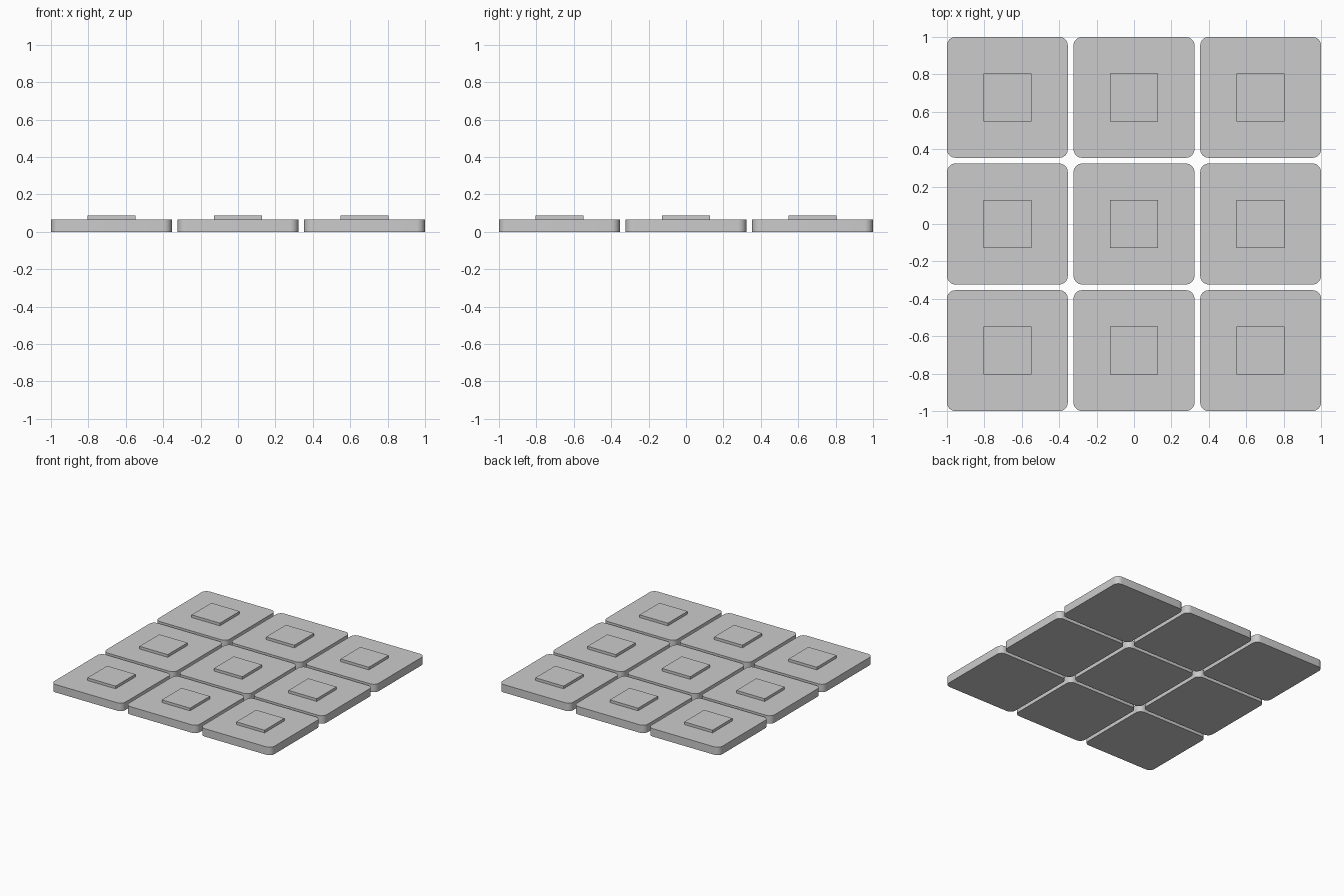
import bpy, bmesh, math

cube = bpy.data.objects.get("Cube")
if cube:
    bpy.data.objects.remove(cube, do_unlink=True)

# One flat grey for everything
grey = bpy.data.materials.new("light_grey")
grey.use_nodes = True
colour = (0.6, 0.6, 0.6, 1)
grey.diffuse_color = colour
grey.node_tree.nodes["Principled BSDF"].inputs["Base Color"].default_value = colour

PITCH = 0.677
TILE, TILE_H, RADIUS = 0.646, 0.065, 0.045
PAD, PAD_TOP = 0.257, 0.087


def box(name, x, y, size, z0, z1, radius=0):
    """Square slab with optionally rounded upright corners."""
    bm = bmesh.new()
    bmesh.ops.create_cube(bm, size=1)
    for v in bm.verts:
        v.co = (x + v.co.x * size, y + v.co.y * size,
                z0 + (v.co.z + 0.5) * (z1 - z0))
    if radius:
        upright = [e for e in bm.edges
                   if abs(e.verts[0].co.z - e.verts[1].co.z) > 0.01]
        bmesh.ops.bevel(bm, geom=upright, offset=radius, segments=8,
                        profile=0.5, affect='EDGES')
    mesh = bpy.data.meshes.new(name)
    bm.to_mesh(mesh)
    bm.free()
    mesh.materials.append(grey)
    obj = bpy.data.objects.new(name, mesh)
    bpy.context.collection.objects.link(obj)
    if radius:
        bpy.ops.object.select_all(action='DESELECT')
        obj.select_set(True)
        bpy.context.view_layer.objects.active = obj
        bpy.ops.object.shade_smooth_by_angle(angle=math.radians(30))
    return obj


# Three by three grid of rounded tiles, each with a raised square pad
for row, row_name in zip((-1, 0, 1), ("front", "middle", "back")):
    for col, col_name in zip((-1, 0, 1), ("right", "centre", "left")):
        x, y = col * PITCH, row * PITCH
        box(f"{row_name}_{col_name}_tile", x, y, TILE, 0, TILE_H, RADIUS)
        box(f"{row_name}_{col_name}_pad", x, y, PAD, TILE_H, PAD_TOP)
